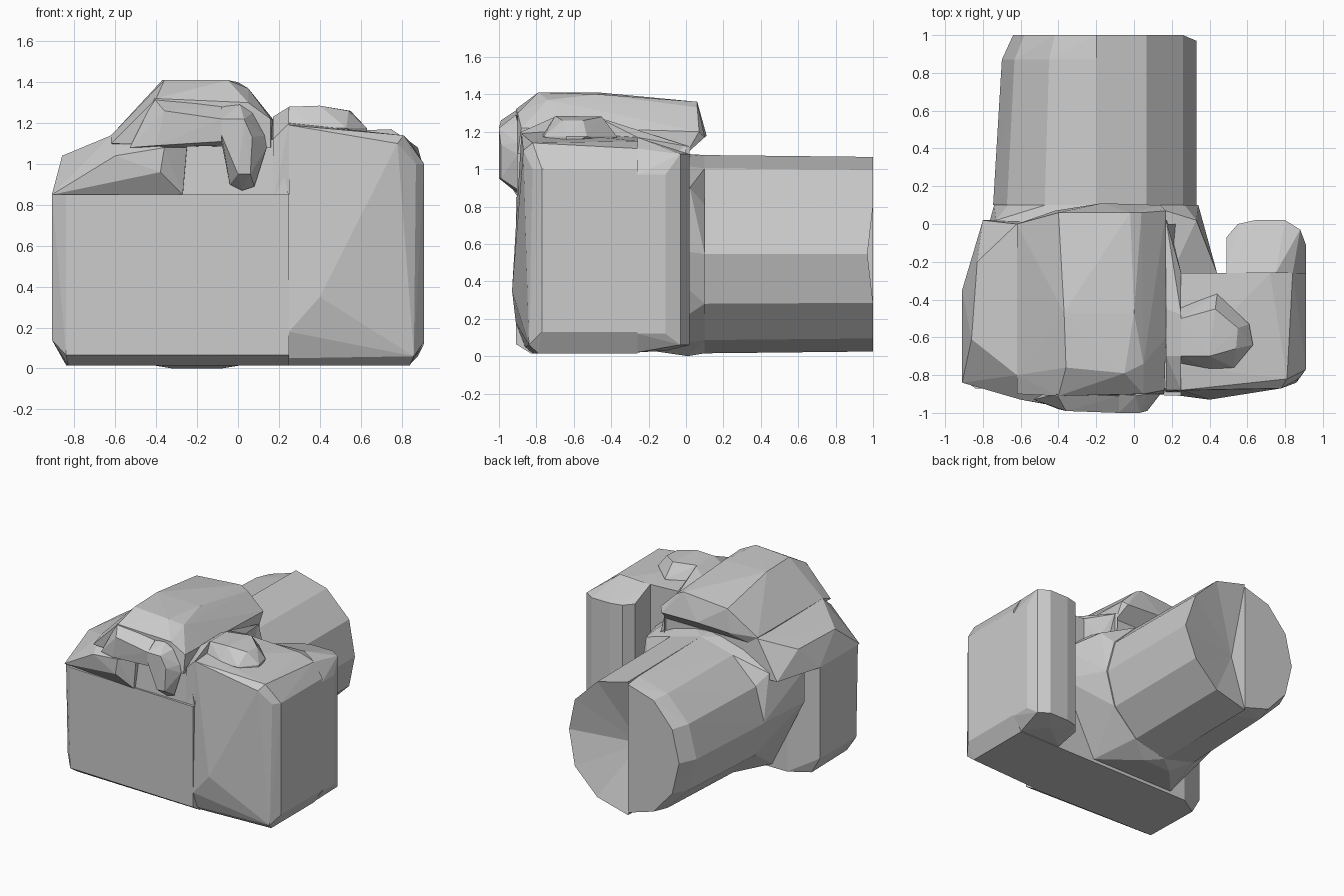
import bpy, bmesh, math


def finish(name, bm):
    bmesh.ops.dissolve_limit(bm, angle_limit=0.01, verts=bm.verts[:], edges=bm.edges[:])
    bmesh.ops.recalc_face_normals(bm, faces=bm.faces[:])
    mesh = bpy.data.meshes.new(name)
    bm.to_mesh(mesh)
    bm.free()
    obj = bpy.data.objects.new(name, mesh)
    bpy.context.collection.objects.link(obj)
    return obj


def hull(name, points):
    """Faceted convex solid around a few corner points."""
    bm = bmesh.new()
    for p in points:
        bm.verts.new(p)
    res = bmesh.ops.convex_hull(bm, input=bm.verts[:])
    junk = {v for v in res["geom_interior"] + res["geom_unused"]
            if isinstance(v, bmesh.types.BMVert)}
    bmesh.ops.delete(bm, geom=list(junk), context='VERTS')
    return finish(name, bm)


def level(outline, z):
    return [(x, y, z) for x, y in outline]


# Main body box with a chamfered base; its front stops behind the lens mount
plan = [(-0.91, -0.82), (-0.84, -0.87), (0.25, -0.91), (0.25, -0.26),
        (-0.70, -0.26), (-0.91, -0.35)]
base = [(-0.83, -0.80), (0.25, -0.83), (0.25, -0.26), (-0.69, -0.26), (-0.84, -0.35)]
hull("body", level(plan, 0.85) + level(plan[1:4], 0.065) + level(base, 0.015)
     + [(-0.91, -0.80, 0.14), (-0.91, -0.35, 0.14)])

# Left shoulder, overhanging the rear panel beside the viewfinder
hull("left_shoulder", level([(-0.91, -0.84), (-0.27, -0.90), (-0.25, 0.02),
                             (-0.80, 0.02), (-0.91, -0.35)], 0.85)
     + [(-0.38, -0.97, 0.96), (-0.36, -0.97, 1.08), (-0.25, -0.90, 1.08),
        (-0.60, -0.93, 1.04), (-0.86, -0.61, 1.04), (-0.62, -0.80, 1.14),
        (-0.62, 0.0, 1.13), (-0.25, 0.0, 1.13), (-0.83, -0.2, 1.03)])

# Wall behind the viewfinder
hull("centre_wall", level([(-0.3, -0.88), (0.25, -0.89), (0.25, 0.0), (-0.3, 0.0)], 0.84)
     + level([(-0.3, -0.86), (0.18, -0.87), (0.18, 0.0), (-0.3, 0.0)], 1.12))

# Bridge between the hump and the right side of the body
hull("bridge", level([(0.17, -0.89), (0.25, -0.88), (0.25, -0.26), (0.18, 0.02)], 0.8)
     + [(0.17, -0.88, 1.12), (0.25, -0.88, 1.2), (0.17, -0.70, 1.23),
        (0.25, -0.70, 1.28), (0.25, -0.48, 1.28), (0.17, -0.45, 1.23),
        (0.25, -0.26, 1.17), (0.17, 0.02, 1.12)])

# Prism hump with its overhanging nose
hull("prism_hump", [(-0.62, -0.90, 1.10), (0.16, -0.90, 1.08), (-0.62, -0.80, 1.14),
                    (-0.40, -0.91, 1.32), (0.05, -0.90, 1.30), (0.16, -0.88, 1.22),
                    (-0.36, -0.76, 1.41), (-0.05, -0.79, 1.41), (-0.37, -0.47, 1.41),
                    (0.0, -0.47, 1.40), (0.05, -0.74, 1.37), (0.17, -0.60, 1.22),
                    (-0.40, 0.06, 1.33), (-0.02, 0.06, 1.36), (0.04, 0.06, 1.33),
                    (0.17, 0.07, 1.20), (-0.62, 0.0, 1.14), (-0.17, 0.11, 1.18),
                    (-0.42, 0.07, 1.15), (0.14, 0.10, 1.17), (-0.55, 0.0, 1.08),
                    (0.17, 0.0, 1.08)])

# Viewfinder eyepiece: bar and drooping side
hull("eyepiece_bar", [(-0.53, -0.93, 1.08), (-0.41, -0.90, 1.32), (-0.08, -0.91, 1.28),
                      (-0.40, -0.98, 1.09), (-0.36, -0.99, 1.26), (-0.08, -1.0, 1.22),
                      (-0.08, -0.99, 1.11), (-0.08, -0.90, 1.09), (-0.42, -0.86, 1.08)])
hull("eyepiece_side", [(-0.08, -0.9, 1.28), (0.01, -0.91, 1.29), (0.07, -0.90, 1.25),
                       (0.14, -0.90, 1.08), (0.13, -0.90, 1.14), (0.08, -0.90, 0.89),
                       (0.02, -0.90, 0.87), (-0.04, -0.90, 0.90), (-0.08, -0.90, 1.10),
                       (-0.08, -1.0, 1.22), (-0.08, -1.0, 1.14), (0.0, -1.0, 0.95),
                       (0.06, -0.99, 0.95), (0.07, -0.99, 1.13), (0.03, -1.0, 1.22)])

# Right side of the body
hull("right_body", [(0.25, -0.88, 1.19), (0.25, -0.26, 1.17), (0.25, -0.75, 1.20),
                    (0.72, -0.26, 1.15), (0.81, -0.82, 1.14), (0.78, -0.87, 1.10),
                    (0.91, -0.77, 1.0), (0.91, -0.26, 1.0), (0.84, -0.26, 1.11),
                    (0.87, -0.82, 1.0), (0.25, -0.91, 0.18), (0.40, -0.93, 0.35),
                    (0.25, -0.86, 0.05), (0.86, -0.84, 0.06), (0.91, -0.77, 0.13),
                    (0.91, -0.26, 0.13), (0.84, -0.79, 0.015), (0.84, -0.26, 0.015),
                    (0.25, -0.82, 0.015), (0.25, -0.26, 0.015)])

# Hand grip in front
grip = [(0.49, -0.26), (0.49, -0.07), (0.55, 0.0), (0.64, 0.02), (0.80, 0.02),
        (0.88, -0.03), (0.91, -0.11), (0.91, -0.26)]
hull("hand_grip", level(grip[1:6], 1.08) + level(grip[1:6], 0.06)
     + level(grip[6:], 0.97) + level(grip[6:], 0.12)
     + [(0.49, -0.26, 1.16), (0.75, -0.26, 1.17), (0.84, -0.26, 1.11),
        (0.49, -0.26, 0.02), (0.84, -0.26, 0.02), (0.70, -0.10, 0.03)])

# Shutter dial on top
hull("shutter_dial", level([(0.25, -0.75), (0.40, -0.77), (0.53, -0.76), (0.63, -0.64),
                            (0.61, -0.53), (0.44, -0.37), (0.25, -0.44)], 1.175)
     + level([(0.25, -0.75), (0.63, -0.64), (0.44, -0.37), (0.25, -0.44)], 1.12)
     + [(0.25, -0.70, 1.28), (0.25, -0.50, 1.28), (0.40, -0.70, 1.285),
        (0.54, -0.66, 1.26), (0.55, -0.55, 1.26), (0.43, -0.45, 1.28)])


# Lens rings share one twelve-sided outline
def ring(y, r, squash=1.0):
    return [(-0.20 + r * math.sin(i * math.tau / 12) * squash, y,
             0.545 + r * math.cos(i * math.tau / 12)) for i in range(12)]


# Lens mount flaring symmetrically back into the body, narrower at the bottom
flare = [(0.53, 0.02, 0.90), (0.64, -0.26, 0.85), (0.64, -0.26, 0.60),
         (0.40, -0.26, 1.05), (0.36, -0.26, 0.04), (0.12, 0.01, 0.0)]
hull("lens_mount", ring(0.10, 0.53, 1.02) + ring(0.02, 0.535)
     + [(-0.20 + s * x, y, z) for s in (-1, 1) for x, y, z in flare])

# Lens barrel, left half: solid with a chamfered flat front
left = slice(6, 12)
hull("lens_left_half", ring(0.10, 0.53, 1.03)[left] + ring(0.10, 0.53)[:1]
     + ring(0.87, 0.515, 0.97)[left] + ring(0.87, 0.515)[:1]
     + ring(1.0, 0.50, 0.88)[left] + ring(1.0, 0.50)[:1])

# Lens barrel, right half: front fans inward to a sunken centre
bm = bmesh.new()
back = [bm.verts.new(p) for p in ring(0.10, 0.53)[:7]]
front = [bm.verts.new((x, 0.97 if x > 0.3 else y, z))
         for x, y, z in ring(1.0, 0.52, 1.02)[:7]]
hub = bm.verts.new((-0.20, 0.85, 0.53))
for i in range(6):
    bm.faces.new((back[i], back[i + 1], front[i + 1], front[i]))
    bm.faces.new((front[i], front[i + 1], hub))
bm.faces.new(back)
bm.faces.new((back[0], front[0], hub, front[6], back[6]))
finish("lens_right_half", bm)
